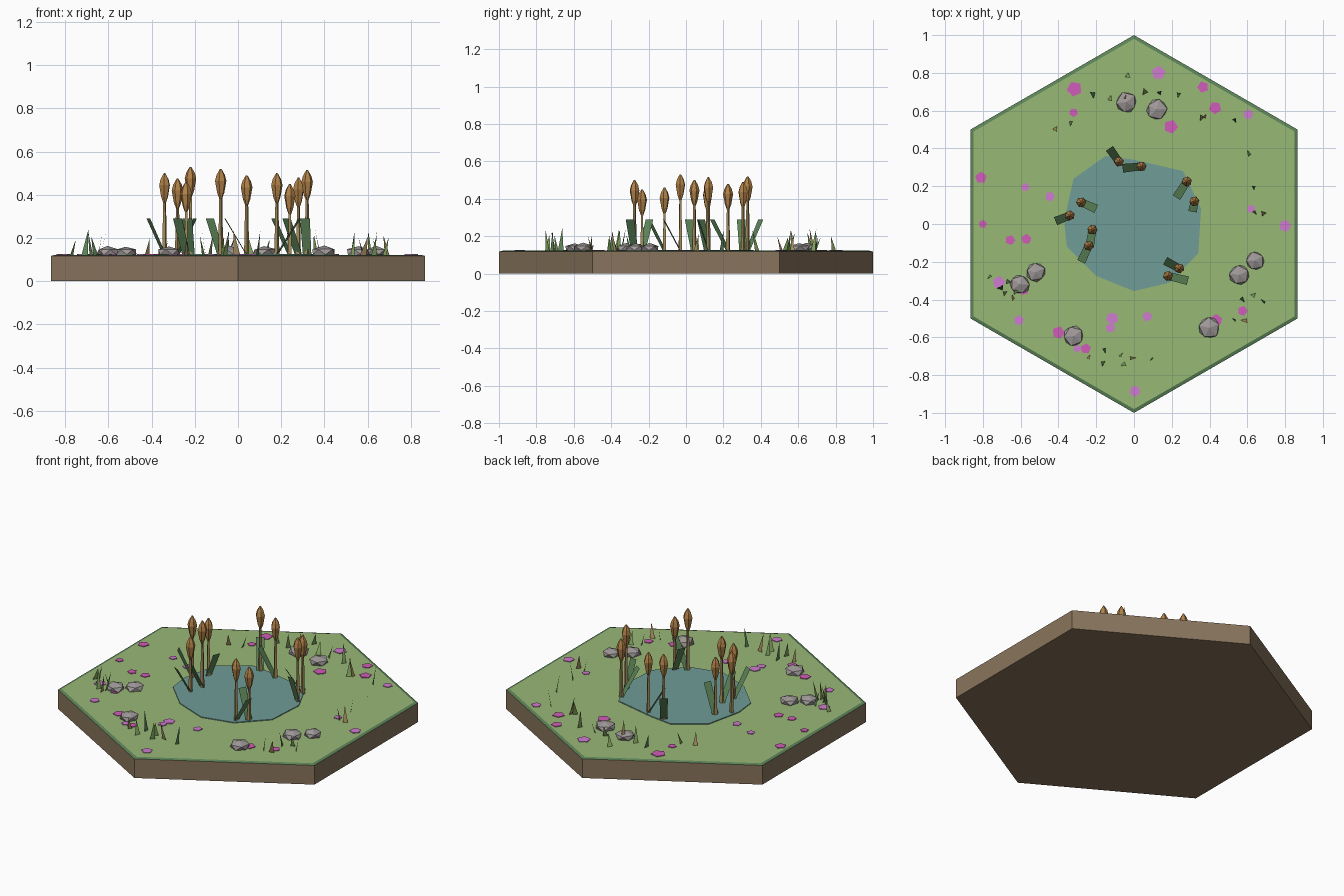
import bpy, bmesh, math, random
from mathutils import Vector, Matrix

if "Cube" in bpy.data.objects:
    bpy.data.objects.remove(bpy.data.objects["Cube"])

random.seed(4)
TOP = 0.122  # height of the grass surface


def material(name, rgb):
    m = bpy.data.materials.new(name)
    lin = [((c / 255 + 0.055) / 1.055) ** 2.4 for c in rgb]
    m.diffuse_color = (*lin, 1)
    m.use_nodes = True
    m.node_tree.nodes["Principled BSDF"].inputs["Base Color"].default_value = m.diffuse_color
    return m


SOIL = material("soil_brown", (136, 116, 92))
GRASS = material("grass_green", (152, 184, 118))
LEAF = material("leaf_green", (92, 132, 88))
WATER = material("pond_blue", (112, 156, 150))
PINK = material("magenta_pink", (208, 92, 184))
ORCHID = material("orchid_pink", (208, 124, 208))
STONE = material("stone_grey", (160, 153, 153))
HEAD = material("cattail_brown", (178, 130, 72))
STEM = material("stem_tan", (166, 142, 92))
TUFT = material("tuft_green", (134, 168, 98))


def finish(name, bm, *mats):
    me = bpy.data.meshes.new(name)
    bm.to_mesh(me)
    bm.free()
    for m in mats:
        me.materials.append(m)
    ob = bpy.data.objects.new(name, me)
    bpy.context.collection.objects.link(ob)
    return ob


def lathe(bm, x, y, profile, n, turn=0.0):
    """Stack of n-sided rings (radius, z), capped at both ends."""
    rings = []
    for r, z in profile:
        rings.append([bm.verts.new((x + r * math.cos(turn + 2 * math.pi * i / n),
                                    y + r * math.sin(turn + 2 * math.pi * i / n), z))
                      for i in range(n)])
    for a, b in zip(rings, rings[1:]):
        for i in range(n):
            j = (i + 1) % n
            bm.faces.new((a[i], a[j], b[j], b[i]))
    bm.faces.new(rings[0][::-1])
    bm.faces.new(rings[-1])


# Hexagonal tile: soil sides and bottom, green sloping rim, grass top
bm = bmesh.new()
lathe(bm, 0, 0, [(1, 0), (1, 0.117), (0.98, TOP)], 6, math.pi / 2)
tile = finish("hex_tile", bm, SOIL, LEAF, GRASS)
for f in tile.data.polygons:
    f.material_index = 2 if f.normal.z > 0.99 else 1 if f.normal.z > 0.1 else 0

# Pond: thin irregular plate
shore = [(0, -.355), (.19, -.31), (.34, -.155), (.355, .08), (.26, .28), (0, .34),
         (-.15, .36), (-.32, .24), (-.37, .015), (-.355, -.12), (-.2, -.275)]
bm = bmesh.new()
low = [bm.verts.new((x, y, TOP)) for x, y in shore]
high = [bm.verts.new((x, y, TOP + 0.005)) for x, y in shore]
for i in range(len(shore)):
    j = (i + 1) % len(shore)
    bm.faces.new((low[i], low[j], high[j], high[i]))
bm.faces.new(high)
finish("pond", bm, WATER)

# Cattails: stem x, y, top height, leaf tip x, y
cattails = [
    (-.08, .33, .52, -.13, .40), (.04, .305, .49, -.06, .295),
    (.28, .225, .48, .225, .14), (.32, .12, .515, .31, .065),
    (-.28, .115, .475, -.20, .08), (-.34, .045, .50, -.415, .015),
    (-.22, -.03, .53, -.235, -.12), (-.24, -.115, .46, -.28, -.20),
    (.24, -.235, .45, .165, -.195), (.18, -.275, .50, .285, -.30)]
stems, heads, leaves = bmesh.new(), bmesh.new(), bmesh.new()
for x, y, h, tx, ty in cattails:
    turn = random.uniform(0, 1)
    lathe(stems, x, y, [(.012, TOP), (.007, h - .12)], 4, turn)
    lathe(heads, x, y, [(.006, h - .14), (.017, h - .11), (.027, h - .055),
                        (.020, h - .028), (.004, h)], 6, turn)
    base, tip = Vector((x, y, TOP)), Vector((tx, ty, .29))
    side = Vector((y - ty, tx - x, 0)).normalized()
    leaves.faces.new([leaves.verts.new(p) for p in (
        base - side * .02, base + side * .02, tip + side * .023, tip - side * .023)])
finish("cattail_stems", stems, STEM)
finish("cattail_heads", heads, HEAD)
finish("cattail_leaves", leaves, LEAF)

# Rocks: flattened, jittered icospheres
rocks = [(-.04, .645, .06), (.12, .605, .06), (-.52, -.255, .056), (-.605, -.32, .057),
         (-.32, -.595, .06), (.40, -.55, .06), (.56, -.27, .06), (.64, -.195, .056)]
bm = bmesh.new()
for x, y, r in rocks:
    vs = bmesh.ops.create_icosphere(bm, subdivisions=1, radius=r)["verts"]
    spin = Matrix.Rotation(random.uniform(0, 6), 3, 'Z')
    for v in vs:
        p = spin @ v.co * random.uniform(.9, 1.08)
        v.co = (x + p.x, y + p.y, .135 + p.z * .48)
finish("rocks", bm, STONE)


# Flowers: flat pentagon plates (x, y, radius)
def flowers(name, mat, spots):
    bm = bmesh.new()
    for x, y, r in spots:
        lathe(bm, x, y, [(r, TOP), (r, TOP + .004)], 5, random.uniform(0, 6))
    finish(name, bm, mat)


flowers("magenta_flowers", PINK, [
    (-.315, .715, .041), (.365, .725, .031), (.43, .615, .034), (.195, .515, .038),
    (-.32, .59, .024), (-.81, .245, .032), (-.8, 0, .023), (-.655, -.085, .027),
    (-.57, -.08, .028), (-.4, -.575, .034), (-.255, -.66, .028), (.435, -.51, .034),
    (.575, -.46, .027), (-.585, -.35, .028)])
flowers("orchid_flowers", ORCHID, [
    (.13, .8, .038), (.605, .58, .028), (-.575, .195, .023), (-.445, .145, .027),
    (-.715, -.31, .035), (-.61, -.51, .028), (-.115, -.5, .034), (-.125, -.55, .026),
    (.07, -.49, .027), (-.3, -.66, .022), (.005, -.885, .031), (.8, -.01, .033),
    (.62, .08, .023)])

# Grass blades: leaning triangles in clusters
blades = [
    (-.04, .79), (-.21, .68), (-.13, .67), (-.05, .68), (.06, .69), (.13, .69), (.24, .68),
    (.38, .57), (.36, .555), (.53, .545), (-.34, .53), (-.42, .51), (.61, .38), (.63, .19),
    (.645, .06), (.69, .05), (.68, -.41), (.58, -.40), (.53, -.51), (.58, -.505),
    (.63, -.37), (-.15, -.67), (-.06, -.74), (-.005, -.705), (-.07, -.69), (.09, -.715),
    (-.16, -.74), (-.24, -.70), (-.77, -.28), (-.71, -.345), (-.68, -.37), (-.645, -.39),
    (-.635, -.36), (-.66, -.30)]
bm = bmesh.new()
for i, (x, y) in enumerate(blades):
    a = random.uniform(0, 2 * math.pi)
    side = Vector((math.cos(a), math.sin(a), 0)) * random.uniform(.011, .016)
    lean = Vector((-side.y, side.x, 0)) * random.uniform(.8, 2) + side * random.uniform(-1, 1)
    p = Vector((x, y, TOP))
    tip = p + lean + Vector((0, 0, random.uniform(.07, .12)))
    f = bm.faces.new([bm.verts.new(q) for q in (p - side, p + side, tip)])
    f.material_index = (0, 1, 0, 2)[i % 4]
finish("grass_blades", bm, TUFT, LEAF, STEM)
